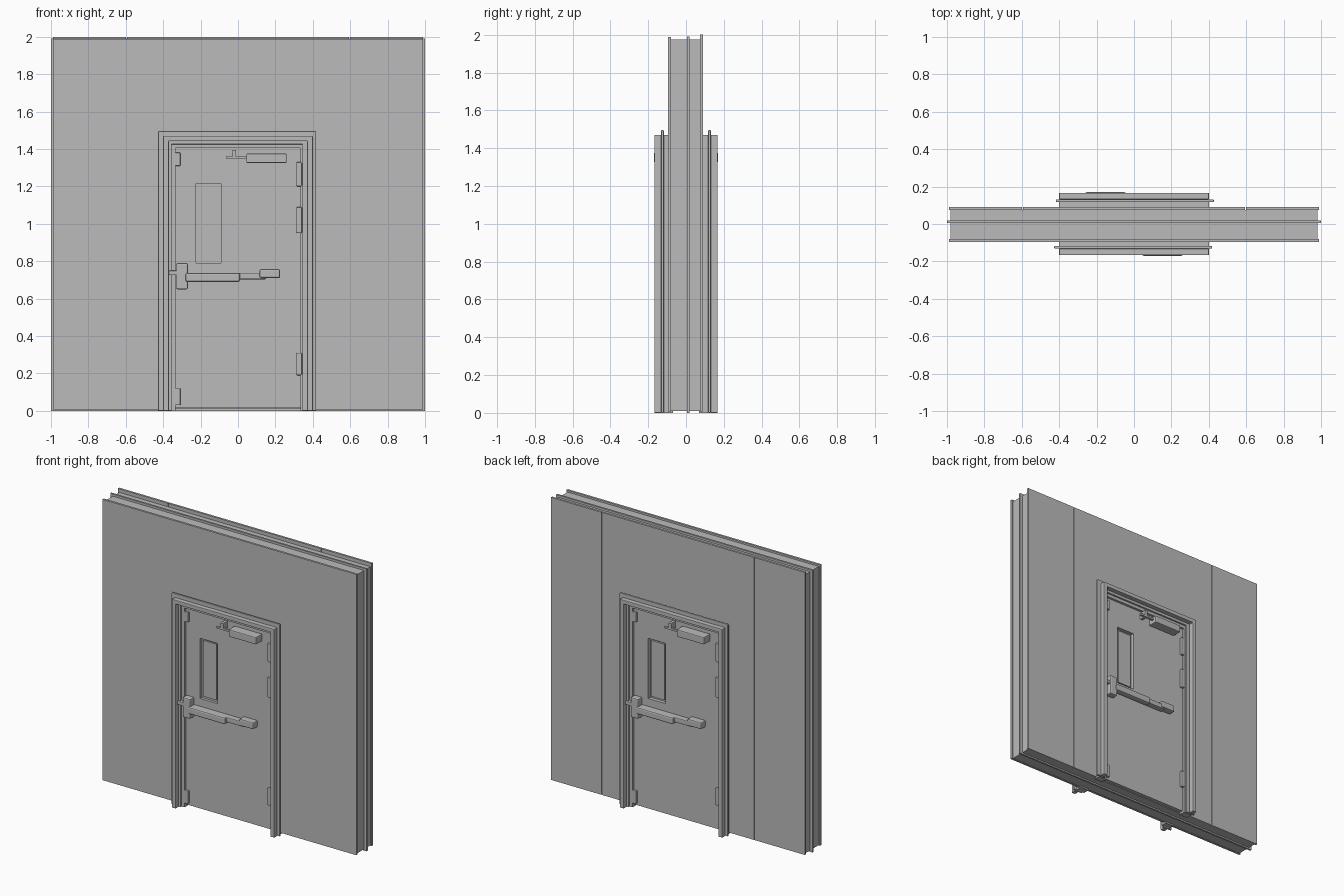
import bpy
import bmesh
import math
from mathutils import Matrix

if "Cube" in bpy.data.objects:
    bpy.data.objects.remove(bpy.data.objects["Cube"])

grey = bpy.data.materials.new("plain_grey")
grey.use_nodes = True
grey.diffuse_color = (0.5, 0.5, 0.5, 1)
grey.node_tree.nodes["Principled BSDF"].inputs["Base Color"].default_value = (0.5, 0.5, 0.5, 1)


def finish(name, bm, turn, bevel):
    """Turn the part to its side of the wall and link it."""
    if turn:
        bmesh.ops.rotate(bm, verts=bm.verts, matrix=Matrix.Rotation(math.pi, 3, "Z"))
    bmesh.ops.recalc_face_normals(bm, faces=bm.faces)
    mesh = bpy.data.meshes.new(name)
    bm.to_mesh(mesh)
    bm.free()
    mesh.materials.append(grey)
    obj = bpy.data.objects.new(name, mesh)
    bpy.context.collection.objects.link(obj)
    if bevel:
        mod = obj.modifiers.new("soft_edges", "BEVEL")
        mod.width = bevel
        mod.segments = 2
    return obj


def box(name, xs, ys, zs, turn=False, bevel=0):
    bm = bmesh.new()
    bmesh.ops.create_cube(bm, size=1)
    for v in bm.verts:
        for i, (low, high) in enumerate((xs, ys, zs)):
            v.co[i] = high if v.co[i] > 0 else low
    return finish(name, bm, turn, bevel)


def arch(name, inner, outer, head_in, head_out, ys, turn=False, bevel=0, base=0.0, shift=0.0):
    """Door-shaped surround, open at the floor, extruded through the wall depth."""
    bm = bmesh.new()
    outline = [(-outer, base), (-outer, head_out), (outer, head_out), (outer, base),
               (inner, base), (inner, head_in), (-inner, head_in), (-inner, base)]
    face = bm.faces.new([bm.verts.new((x + shift, ys[0], z)) for x, z in outline])
    new = bmesh.ops.extrude_face_region(bm, geom=[face])["geom"]
    bmesh.ops.translate(bm, vec=(0, ys[1] - ys[0], 0),
                        verts=[g for g in new if isinstance(g, bmesh.types.BMVert)])
    return finish(name, bm, turn, bevel)


# Wall: solid core, centre fin and two skins, leaving grooves around the edge
box("wall_core", (-0.98, 0.98), (-0.08, 0.075), (0.01, 1.975))
box("wall_centre_fin", (-1, 1), (0.005, 0.018), (0, 1.99))
arch("front_wall_skin", 0.34, 0.99, 1.41, 1.988, (-0.095, -0.08), base=0.008)
arch("back_wall_skin", 0.34, 0.594, 1.41, 2, (-0.09, -0.075), turn=True, base=0.008)
for side, sign in (("left", 1), ("right", -1)):
    box(side + "_back_wall_panel", sorted((sign * 0.598, sign * 0.99)), (0.075, 0.09), (0.008, 2))

WINDOW_X = (-0.225, -0.09)
WINDOW_Z = (0.79, 1.215)

for face, turn in (("front_", False), ("back_", True)):
    # Stepped door frame
    arch(face + "frame_base", 0.335, 0.4, 1.405, 1.47, (-0.117, -0.07), turn)
    arch(face + "frame_rib", 0.35, 0.422, 1.425, 1.495, (-0.132, -0.117), turn, 0.004, shift=-0.005)
    arch(face + "frame_casing", 0.37, 0.4, 1.442, 1.47, (-0.167, -0.132), turn, 0.003)

    # Door leaf built around the recessed window
    leaf = (-0.1, -0.07)
    box(face + "door_latch_stile", (-0.335, WINDOW_X[0]), leaf, (0.015, 1.405), turn)
    box(face + "door_hinge_panel", (WINDOW_X[1], 0.335), leaf, (0.015, 1.405), turn)
    box(face + "door_lower_panel", WINDOW_X, leaf, (0.015, WINDOW_Z[0]), turn)
    box(face + "door_top_panel", WINDOW_X, leaf, (WINDOW_Z[1], 1.405), turn)
    box(face + "window_pane", (-0.21, -0.105), (-0.088, -0.07), (0.805, 1.2), turn)

    # Latch and push bar
    box(face + "latch_case", (-0.33, -0.268), (-0.15, -0.1), (0.65, 0.79), turn, 0.008)
    box(face + "latch_bolt", (-0.39, -0.3), (-0.145, -0.11), (0.725, 0.75), turn, 0.005)
    box(face + "push_bar", (-0.28, 0.01), (-0.16, -0.115), (0.69, 0.738), turn, 0.009)
    box(face + "push_bar_rail", (-0.28, 0.15), (-0.145, -0.1), (0.703, 0.738), turn, 0.006)
    box(face + "push_bar_end", (0.115, 0.225), (-0.152, -0.1), (0.71, 0.758), turn, 0.008)

    # Door closer
    box(face + "closer_body", (0.045, 0.26), (-0.17, -0.1), (1.325, 1.376), turn, 0.006)
    box(face + "closer_arm", (-0.065, 0.05), (-0.15, -0.135), (1.348, 1.36), turn)
    box(face + "closer_arm_foot", (-0.03, -0.01), (-0.15, -0.1), (1.348, 1.395), turn)

    # Corner brackets and hinges
    for name, z in (("lower", (0.03, 0.12)), ("upper", (1.31, 1.38))):
        box(face + name + "_bracket", (-0.337, -0.308), (-0.118, -0.1), z, turn, 0.003)
    for name, z in (("lower", (0.19, 0.31)), ("middle", (0.95, 1.09)), ("upper", (1.2, 1.33))):
        box(face + name + "_hinge", (0.312, 0.342), (-0.122, -0.1), z, turn, 0.006)
